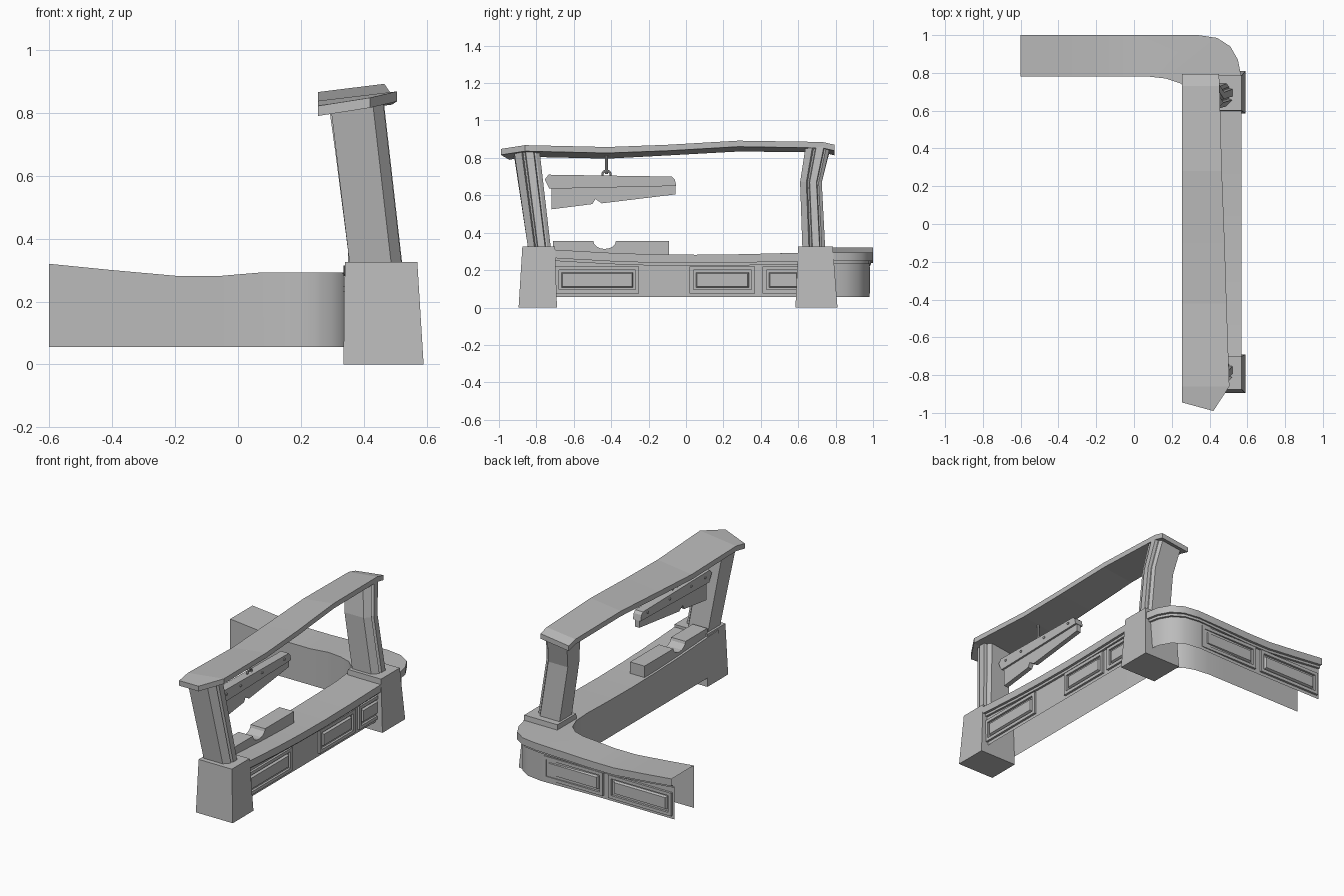
import bpy, bmesh, math
from mathutils import Vector

if "Cube" in bpy.data.objects:
    bpy.data.objects.remove(bpy.data.objects["Cube"])

grey = bpy.data.materials.new("plain_grey")
grey.use_nodes = True
grey.diffuse_color = (0.5, 0.5, 0.5, 1)
bsdf = next(n for n in grey.node_tree.nodes if n.type == 'BSDF_PRINCIPLED')
bsdf.inputs["Base Color"].default_value = (0.5, 0.5, 0.5, 1)
bsdf.inputs["Roughness"].default_value = 0.8


def finish(name, bm, smooth=False, solid=True):
    if solid:
        bmesh.ops.recalc_face_normals(bm, faces=bm.faces)
    mesh = bpy.data.meshes.new(name)
    bm.to_mesh(mesh)
    bm.free()
    mesh.materials.append(grey)
    ob = bpy.data.objects.new(name, mesh)
    bpy.context.collection.objects.link(ob)
    if smooth:
        bpy.ops.object.select_all(action='DESELECT')
        ob.select_set(True)
        bpy.context.view_layer.objects.active = ob
        bpy.ops.object.shade_smooth_by_angle(angle=math.radians(30))
    return ob


def loft(name, rings, closed=True, smooth=False):
    """Skin a row of equal cross-sections; closed ones also get end caps."""
    bm = bmesh.new()
    rows = [[bm.verts.new(p) for p in ring] for ring in rings]
    n = len(rows[0])
    for a, b in zip(rows, rows[1:]):
        for i in range(n if closed else n - 1):
            j = (i + 1) % n
            bm.faces.new((a[i], a[j], b[j], b[i]))
    if closed:
        bm.faces.new(rows[0])
        bm.faces.new(rows[-1])
    return finish(name, bm, smooth)


def prism(name, outline, x0, x1):
    """Extrude a y-z outline along x."""
    return loft(name, [[(x, y, z) for y, z in outline] for x in (x0, x1)])


def rect(x0, x1, y0, y1, z):
    return [(x0, y0, z), (x1, y0, z), (x1, y1, z), (x0, y1, z)]


def cylinder(name, a, b, radius, sides=8):
    a, b = Vector(a), Vector(b)
    bm = bmesh.new()
    bmesh.ops.create_cone(bm, cap_ends=True, segments=sides, radius1=radius,
                          radius2=radius, depth=(b - a).length)
    bm.transform((b - a).to_track_quat('Z', 'Y').to_matrix().to_4x4())
    bmesh.ops.translate(bm, verts=bm.verts, vec=(a + b) / 2)
    return finish(name, bm, True)


# Counter: L-shaped sweep of (outer point, inner point, top height)
BOTTOM = 0.055
stations = [((0.57, y), (0.335, y), z) for y, z in
            ((-0.8, 0.315), (-0.6, 0.303), (-0.4, 0.292), (-0.2, 0.285),
             (0.05, 0.282), (0.3, 0.285), (0.5, 0.29))]
outer = [(0.57, 0.77), (0.55, 0.87), (0.51, 0.94), (0.44, 0.985), (0.34, 1.0)]
inner = [(0.325, 0.62), (0.295, 0.70), (0.245, 0.745), (0.17, 0.77), (0.08, 0.78)]
stations += [(o, i, 0.293) for o, i in zip(outer, inner)]
stations += [((x, 1.0), (x, 0.78), z) for x, z in
             ((-0.05, 0.282), (-0.2, 0.282), (-0.4, 0.3), (-0.6, 0.32))]


def counter_section(out, inn, z):
    o, i = Vector(out), Vector(inn)
    d = (o - i).normalized()
    mould, wall = o - d * 0.016, o - d * 0.03
    return [(*i, BOTTOM), (*i, z), (*o, z), (*o, z - 0.045), (*mould, z - 0.045),
            (*mould, z - 0.06), (*wall, z - 0.06), (*wall, BOTTOM)]


loft("counter", [counter_section(*s) for s in stations], closed=False, smooth=True)


# Raised panels on the outer walls
def box_on_wall(name, a, b, z0, z1, depth, side, bevel=0.0):
    rings = []
    for d, s in ((-0.004, 0), (depth, bevel)):
        if side:
            x = 0.54 + d
            rings.append([(x, a + s, z0 + s), (x, b - s, z0 + s),
                          (x, b - s, z1 - s), (x, a + s, z1 - s)])
        else:
            y = 0.97 + d
            rings.append([(a + s, y, z0 + s), (b - s, y, z0 + s),
                          (b - s, y, z1 - s), (a + s, y, z1 - s)])
    loft(name, rings)


def panel(name, a, b, side):
    lo, hi, w = 0.075, 0.22, 0.02
    box_on_wall(name + "_rail_low", a, b, lo, lo + w, 0.014, side)
    box_on_wall(name + "_rail_high", a, b, hi - w, hi, 0.014, side)
    box_on_wall(name + "_stile_a", a, a + w, lo + w, hi - w, 0.014, side)
    box_on_wall(name + "_stile_b", b - w, b, lo + w, hi - w, 0.014, side)
    box_on_wall(name + "_plate", a + 0.032, b - 0.032, lo + 0.03, hi - 0.03,
                0.014, side, 0.008)


for k, (a, b) in enumerate(((-0.70, -0.25), (0.02, 0.37), (0.41, 0.63))):
    panel("side_panel_%d" % k, a, b, True)
for k, (a, b) in enumerate(((-0.11, 0.30), (-0.585, -0.15))):
    panel("back_panel_%d" % k, a, b, False)

# Tapered pillar bases
loft("front_base", [rect(0.335, 0.59, -0.895, -0.69, 0),
                    rect(0.34, 0.57, -0.875, -0.70, 0.325)])
loft("back_base", [rect(0.335, 0.59, 0.585, 0.81, 0),
                   rect(0.34, 0.57, 0.60, 0.785, 0.325)])

# Fluted leaning pillars, section given as (x, y offset)
section = [(0.355, 0), (0.487, 0), (0.52, 0.035), (0.503, 0.042), (0.503, 0.05),
           (0.522, 0.054), (0.522, 0.092), (0.503, 0.096), (0.503, 0.104),
           (0.49, 0.122), (0.355, 0.122)]


def pillar(name, y, levels):
    rings = []
    for z, dx, dy, wide, slope in levels:
        rings.append([(px + dx, y + dy + py * wide, z + slope * (px - 0.355))
                      for px, py in section])
    loft(name, rings)


pillar("front_pillar", -0.845, ((0.32, 0, 0, 1, 0), (0.815, -0.06, -0.075, 1.12, 0.2)))
pillar("back_pillar", 0.622, ((0.32, 0, 0, 1, 0), (0.67, -0.045, -0.012, 0.95, 0),
                              (0.85, -0.07, 0.018, 1.08, 0.12)))

# Wavy tilted top beam: left x, y, z then right x, y, z
beam = [((0.255, -0.945, 0.822), (0.42, -0.99, 0.848)),
        ((0.255, -0.86, 0.838), (0.505, -0.86, 0.868)),
        ((0.255, -0.42, 0.828), (0.49, -0.42, 0.858)),
        ((0.255, -0.1, 0.845), (0.48, -0.1, 0.87)),
        ((0.255, 0.28, 0.866), (0.465, 0.28, 0.892)),
        ((0.255, 0.73, 0.862), (0.453, 0.73, 0.885)),
        ((0.255, 0.795, 0.845), (0.45, 0.795, 0.87))]
drop = Vector((0, 0, -0.032))
loft("top_beam", [[Vector(l), Vector(r), Vector(r) + drop, Vector(l) + drop]
                  for l, r in beam])

# Hanging sign with a notched lower board
prism("sign_board", [(-0.72, 0.66), (-0.72, 0.525), (-0.50, 0.553), (-0.485, 0.58),
                     (-0.45, 0.557), (-0.055, 0.605), (-0.055, 0.66)], 0.362, 0.392)
prism("sign_bar", [(-0.755, 0.685), (-0.735, 0.71), (-0.075, 0.70), (-0.06, 0.685),
                   (-0.052, 0.65), (-0.73, 0.635)], 0.35, 0.404)
for k, y in enumerate((-0.69, -0.55, -0.34, -0.12)):
    cylinder("sign_stud_%d" % k, (0.345, y, 0.68), (0.409, y, 0.68), 0.008)
cylinder("sign_rod", (0.377, -0.425, 0.715), (0.377, -0.425, 0.83), 0.007)

bpy.ops.mesh.primitive_torus_add(location=(0.377, -0.425, 0.71),
                                 rotation=(0, math.pi / 2, 0), major_radius=0.022,
                                 minor_radius=0.006, major_segments=16, minor_segments=6)
ring = bpy.context.object
ring.name = "sign_ring"
ring.data.materials.append(grey)

# Rest block on the counter with a round notch
notch = [(-0.435 + 0.06 * math.cos(t), 0.355 - 0.042 * math.sin(t))
         for t in (math.pi * (1 - k / 8) for k in range(9))]
prism("rest_block", [(-0.71, 0.28), (-0.71, 0.355)] + notch +
      [(-0.09, 0.355), (-0.09, 0.28)], 0.35, 0.45)
